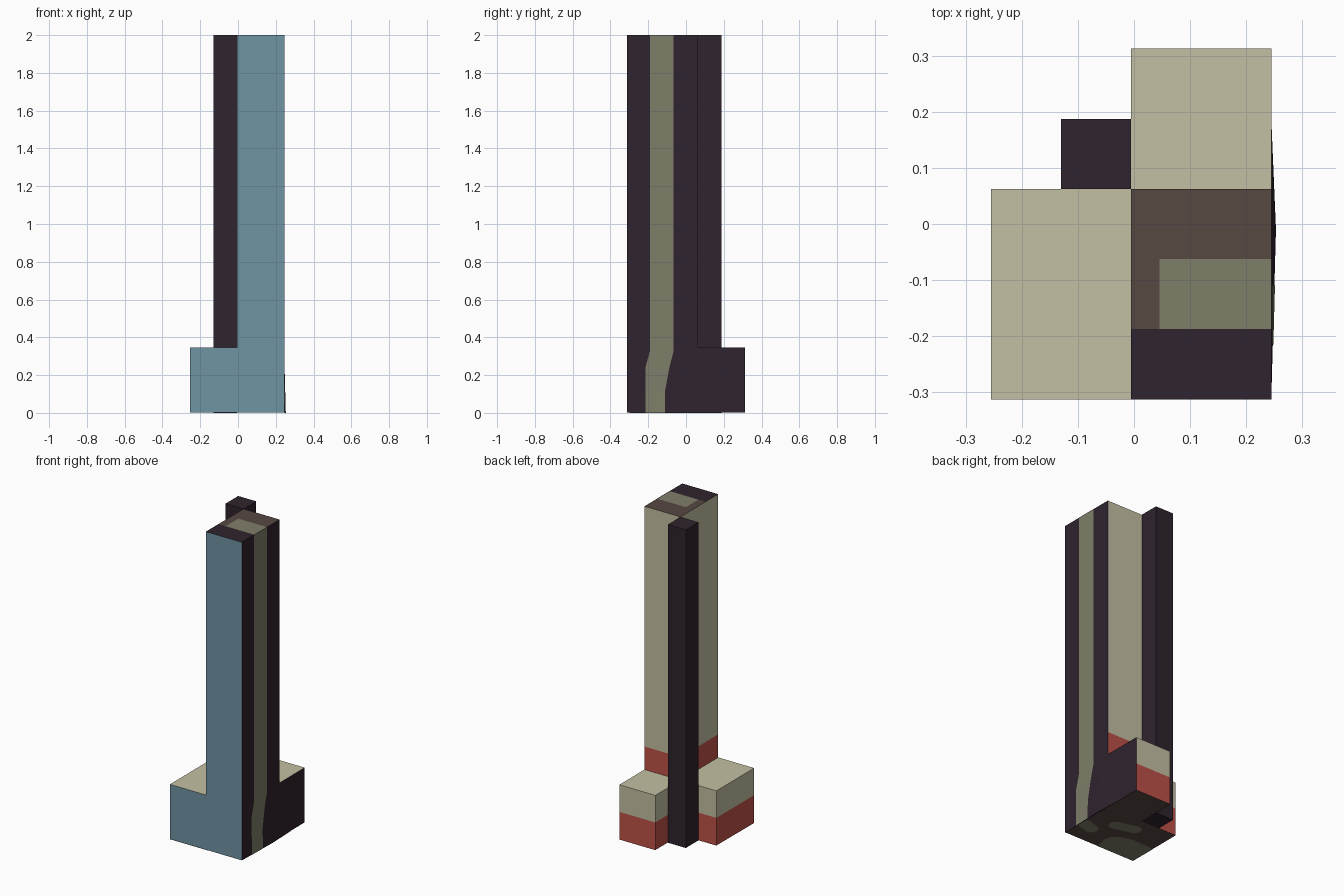
import bpy, bmesh, math
from mathutils import Vector

if "Cube" in bpy.data.objects:
    bpy.data.objects.remove(bpy.data.objects["Cube"])


def srgb(r, g, b):
    lin = [c / 12.92 if c <= 0.04045 else ((c + 0.055) / 1.055) ** 2.4
           for c in (r / 255, g / 255, b / 255)]
    return (*lin, 1)


NAMES = ["cream", "red", "slate_blue", "dark_plum", "brown", "olive"]
COLOURS = [(196, 192, 163), (190, 81, 72), (112, 147, 164),
           (47, 35, 46), (87, 72, 66), (127, 126, 106)]
CREAM, RED, BLUE, DARK, BROWN, OLIVE = range(6)
mats = []
for n, c in zip(NAMES, COLOURS):
    m = bpy.data.materials.new(n)
    m.diffuse_color = srgb(*c)
    m.use_nodes = True
    m.node_tree.nodes["Principled BSDF"].inputs["Base Color"].default_value = m.diffuse_color
    mats.append(m)

X0, X1, X2 = -0.255, -0.005, 0.245     # left edge, inner corner, right edge
Y0, Y1, Y2 = -0.3125, 0.0625, 0.3125   # front, inner corner, back edge
STEP, TOP = 0.345, 2.0
BASE = 0.001                           # body floor, just above the sole patches


def finish(name, bm, rule):
    bm.normal_update()
    for f in bm.faces:
        f.material_index = rule(f)
    me = bpy.data.meshes.new(name)
    for m in mats:
        me.materials.append(m)
    bm.to_mesh(me)
    bm.free()
    ob = bpy.data.objects.new(name, me)
    bpy.context.collection.objects.link(ob)
    return ob


def box(name, lo, hi, rule, cuts=(), hidden=None):
    bm = bmesh.new()
    bmesh.ops.create_cube(bm, size=1)
    for v in bm.verts:
        v.co = Vector([lo[i] + (v.co[i] + 0.5) * (hi[i] - lo[i]) for i in range(3)])
    for axis, value in cuts:
        n = Vector((0, 0, 0))
        n[axis] = 1
        bmesh.ops.bisect_plane(bm, geom=bm.verts[:] + bm.edges[:] + bm.faces[:],
                               plane_co=n * value, plane_no=n)
    bm.normal_update()
    if hidden:
        bmesh.ops.delete(bm, geom=[f for f in bm.faces if hidden(f)], context='FACES')
    return finish(name, bm, rule)


def side_colour(f, red_height):
    n = f.normal
    if n.y < -0.5:
        return BLUE
    if n.x > 0.5:
        return DARK
    if n.z < -0.5:
        return BROWN
    return RED if n.z < 0.5 and f.calc_center_median().z < red_height else CREAM


def column_colour(f):
    c = f.calc_center_median()
    if f.normal.z > 0.5:
        if c.y < -0.1875:
            return DARK
        return OLIVE if c.y < -0.0625 and c.x > 0.045 else BROWN
    return side_colour(f, 0.49)


# Tall column and the two low blocks, without the touching inner faces
box("tall_column", (X1, Y0, BASE), (X2, Y1, TOP), column_colour,
    cuts=[(1, -0.1875), (1, -0.0625), (0, 0.045), (2, STEP), (2, 0.49)],
    hidden=lambda f: f.calc_center_median().z < STEP
    and (f.normal.x < -0.5 or f.normal.y > 0.5))
box("left_block", (X0, Y0, BASE), (X1, Y1, STEP), lambda f: side_colour(f, 0.175),
    cuts=[(2, 0.175)], hidden=lambda f: f.normal.x > 0.5)
box("back_block", (X1, Y1, BASE), (X2, Y2, STEP), lambda f: side_colour(f, 0.175),
    cuts=[(2, 0.175)], hidden=lambda f: f.normal.y < -0.5)

# Thin dark post in the inner corner
box("corner_post", (-0.13, Y1, 0), (X1, 0.1875, TOP), lambda f: DARK)

# Shallow swelling at the foot of the right side
bm = bmesh.new()
apex, front, back, up = [bm.verts.new(p) for p in
                         ((0.253, -0.01, 0), (X2, -0.3, 0), (X2, 0.18, 0), (X2, -0.01, 0.3))]
for tri in ((front, apex, up), (apex, back, up), (front, back, apex)):
    bm.faces.new(tri)
finish("right_swelling", bm, lambda f: DARK)


def swell(y, z):
    return 0.008 * max(0, 1 - z / 0.3 - abs(y + 0.01) / 0.29)


# Olive stripe that bends near the foot of the right side
bm = bmesh.new()
rows = [(0, -0.215, -0.11), (0.12, -0.215, -0.11), (0.24, -0.215, -0.088),
        (0.33, -0.19, -0.065), (TOP, -0.19, -0.065)]
pairs = [[bm.verts.new((X2 + 0.001 + swell(y, z), y, z)) for y in (a, b)]
         for z, a, b in rows]
for p, q in zip(pairs, pairs[1:]):
    bm.faces.new((p[0], p[1], q[1], q[0]))
finish("right_stripe", bm, lambda f: OLIVE)


# Olive patches under the base
def patch(name, outline):
    bm = bmesh.new()
    f = bm.faces.new([bm.verts.new((x, y, 0)) for x, y in outline])
    bm.normal_update()
    if f.normal.z > 0:
        f.normal_flip()
    finish(name, bm, lambda f: OLIVE)


def capsule(a, b, r, n=8):
    ang = math.atan2(b[1] - a[1], b[0] - a[0])
    pts = []
    for (cx, cy), start in ((b, ang - math.pi / 2), (a, ang + math.pi / 2)):
        for i in range(n + 1):
            t = start + math.pi * i / n
            pts.append((cx + r * math.cos(t), cy + r * math.sin(t)))
    return pts


patch("sole_patch_side", [(min(x, X2), y) for x, y in
                          capsule((0.16, -0.185), (0.225, -0.165), 0.042)])
patch("sole_patch_middle", capsule((-0.035, -0.035), (0.08, -0.067), 0.04))
patch("sole_patch_front", [(X0, Y0), (0.01, Y0), (0.025, -0.22), (0.01, -0.18),
                           (-0.03, -0.15), (-0.1, -0.13), (X0, -0.135)])
